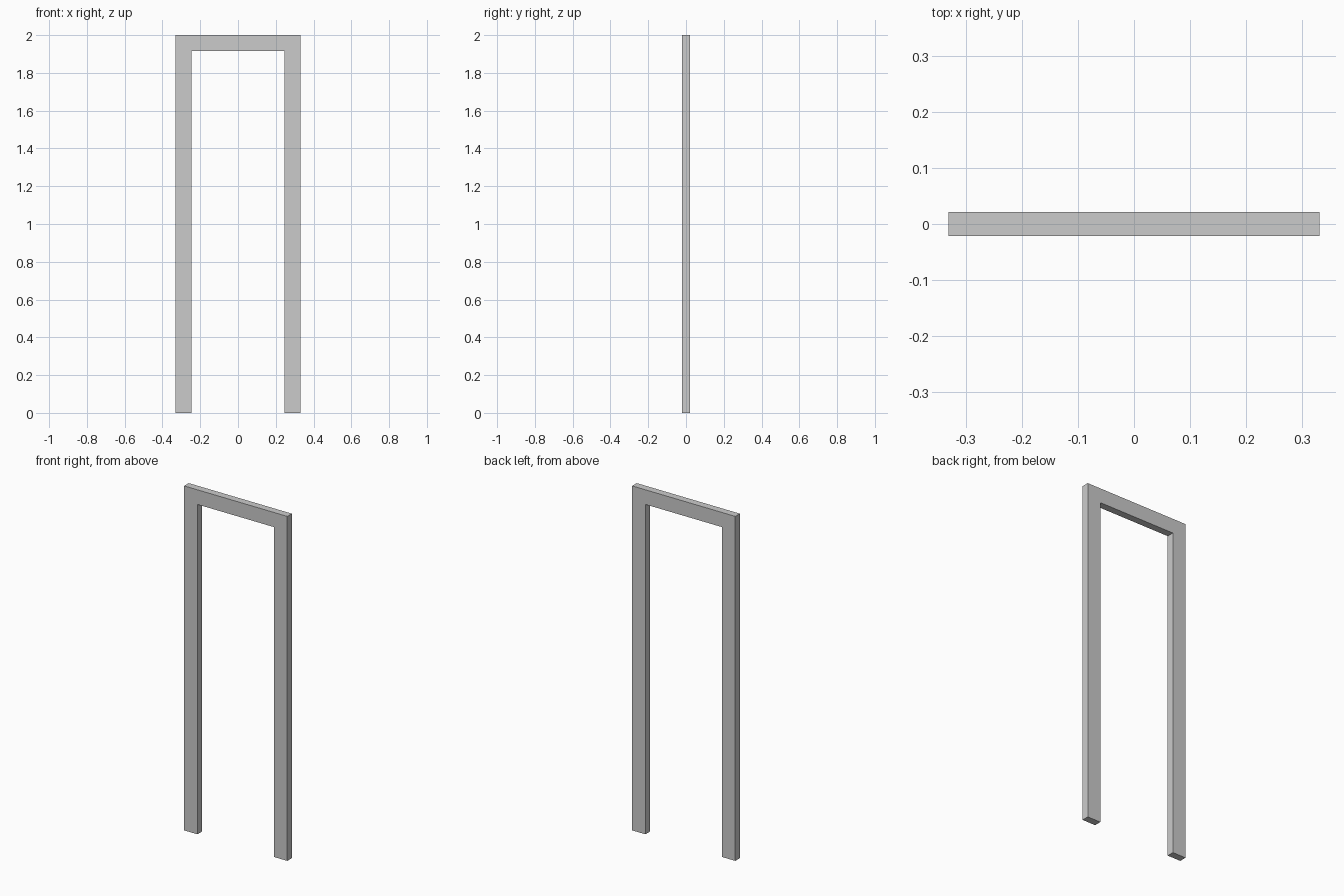
import bpy, bmesh

if "Cube" in bpy.data.objects:
    bpy.data.objects.remove(bpy.data.objects["Cube"])

W, H, D, T = 0.331, 2.0, 0.042, 0.085   # half width, height, depth, bar width

# Door frame: one U-shaped outline, mirrored about x = 0 and extruded in depth
half = [(W, 0), (W, H), (W - T, H - T), (W - T, 0)]
(ox, _), _, (ix, iz), _ = half
bm = bmesh.new()
outline = [(-ox, 0), (-ix, 0), (-ix, iz), (ix, iz), (ix, 0), (ox, 0), (ox, H), (-ox, H)]
face = bm.faces.new([bm.verts.new((x, -D / 2, z)) for x, z in outline])
ext = bmesh.ops.extrude_face_region(bm, geom=[face], use_keep_orig=True)
verts = [v for v in ext["geom"] if isinstance(v, bmesh.types.BMVert)]
bmesh.ops.translate(bm, vec=(0, D, 0), verts=verts)
bmesh.ops.recalc_face_normals(bm, faces=bm.faces)

mesh = bpy.data.meshes.new("door_frame")
bm.to_mesh(mesh)
bm.free()
bpy.context.collection.objects.link(bpy.data.objects.new("door_frame", mesh))
